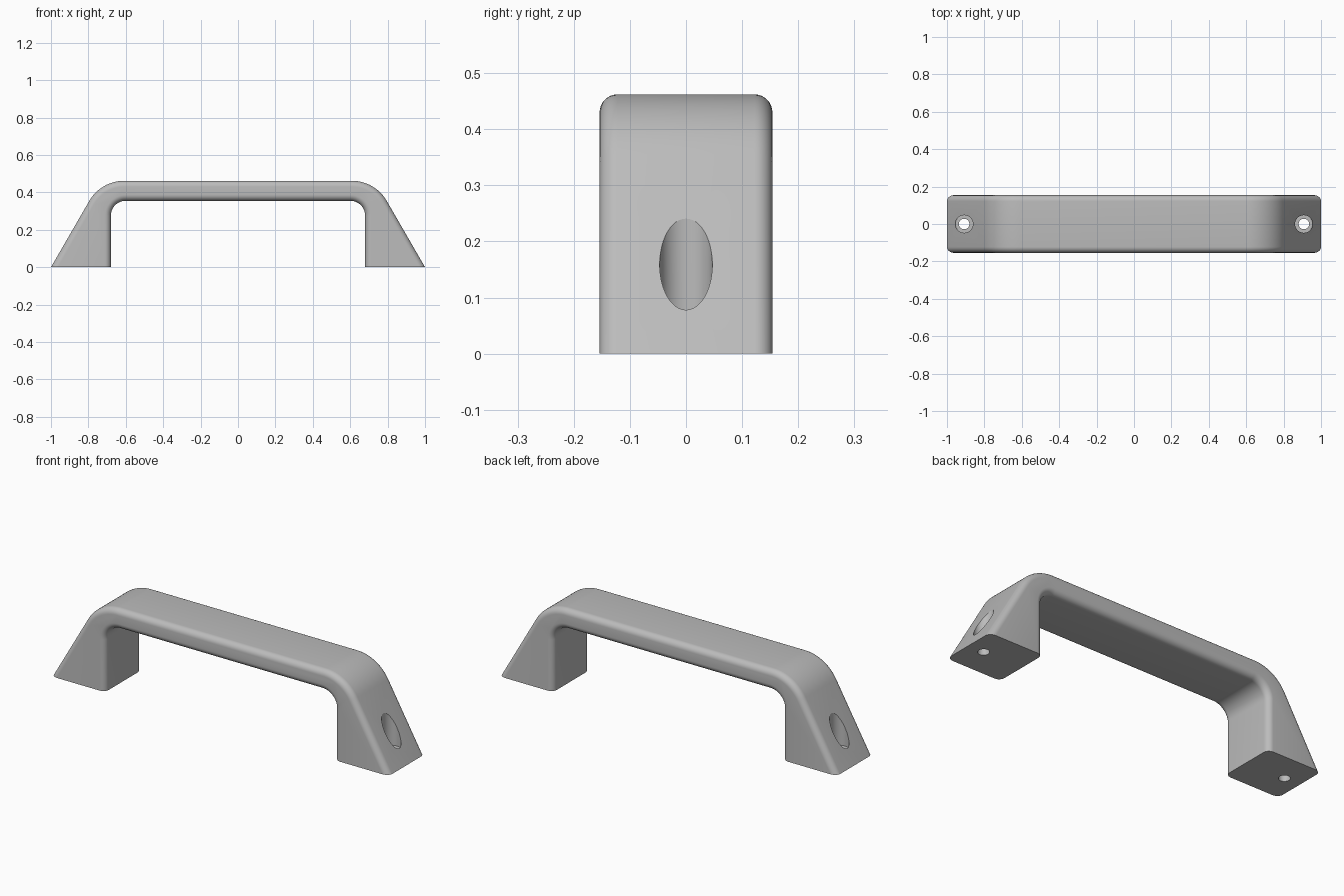
import bpy, bmesh
from math import cos, sin, radians

cube = bpy.data.objects.get("Cube")
if cube:
    bpy.data.objects.remove(cube)

HALF_WIDTH, HEIGHT, EDGE = 0.154, 0.462, 0.032
ARC_STEPS = 16


def arc(cx, cz, r, a0, a1):
    """Points along an arc, angles in degrees."""
    angles = [radians(a0 + (a1 - a0) * i / ARC_STEPS) for i in range(ARC_STEPS + 1)]
    return [(cx + r * cos(a), cz + r * sin(a)) for a in angles]


# Grey plastic
grey = bpy.data.materials.new("grey")
grey.use_nodes = True
colour = (0.5, 0.5, 0.5, 1)
grey.diffuse_color = colour
grey.node_tree.nodes["Principled BSDF"].inputs["Base Color"].default_value = colour

# Half profile from inside top centre down the leg and back over the shoulder
shoulder = 0.215
half = arc(0.60, 0.275, 0.08, 90, 0) + [(0.68, 0), (1, 0)]
half += arc(0.609, HEIGHT - shoulder, shoulder, 30, 90)
profile = half + [(-x, z) for x, z in reversed(half)]

# Handle body: extruded profile with rounded long edges
bm = bmesh.new()
face = bm.faces.new([bm.verts.new((x, -HALF_WIDTH, z)) for x, z in profile])
ext = bmesh.ops.extrude_face_region(bm, geom=[face])
moved = [v for v in ext["geom"] if isinstance(v, bmesh.types.BMVert)]
bmesh.ops.translate(bm, verts=moved, vec=(0, 2 * HALF_WIDTH, 0))
bmesh.ops.recalc_face_normals(bm, faces=bm.faces)
rims = [e for e in bm.edges
        if abs(e.verts[0].co.y - e.verts[1].co.y) < 1e-5
        and max(v.co.z for v in e.verts) > 1e-4]
bmesh.ops.bevel(bm, geom=rims, offset=EDGE, segments=8, profile=0.5,
                affect='EDGES', clamp_overlap=False)
mesh = bpy.data.meshes.new("handle")
bm.to_mesh(mesh)
bm.free()
mesh.materials.append(grey)
handle = bpy.data.objects.new("handle", mesh)
bpy.context.collection.objects.link(handle)
bpy.context.view_layer.objects.active = handle
handle.select_set(True)


# Screw holes: wide recess above a narrow through hole
def drill(name, x, radius, bottom, top):
    bm = bmesh.new()
    bmesh.ops.create_cone(bm, cap_ends=True, segments=48, radius1=radius,
                          radius2=radius, depth=top - bottom)
    bmesh.ops.translate(bm, verts=bm.verts, vec=(x, 0, (top + bottom) / 2))
    cut_mesh = bpy.data.meshes.new(name)
    bm.to_mesh(cut_mesh)
    bm.free()
    cut_mesh.materials.append(grey)
    cutter = bpy.data.objects.new(name, cut_mesh)
    cutter.hide_render = True
    bpy.context.collection.objects.link(cutter)
    mod = handle.modifiers.new(name, 'BOOLEAN')
    mod.operation, mod.solver, mod.object = 'DIFFERENCE', 'EXACT', cutter
    bpy.ops.object.modifier_apply(modifier=mod.name)
    bpy.data.objects.remove(cutter)


for side in (-1, 1):
    drill("screw_recess", side * 0.908, 0.047, 0.06, 0.6)
    drill("screw_hole", side * 0.908, 0.028, -0.1, 0.3)

bpy.ops.object.shade_smooth_by_angle(angle=radians(30))
